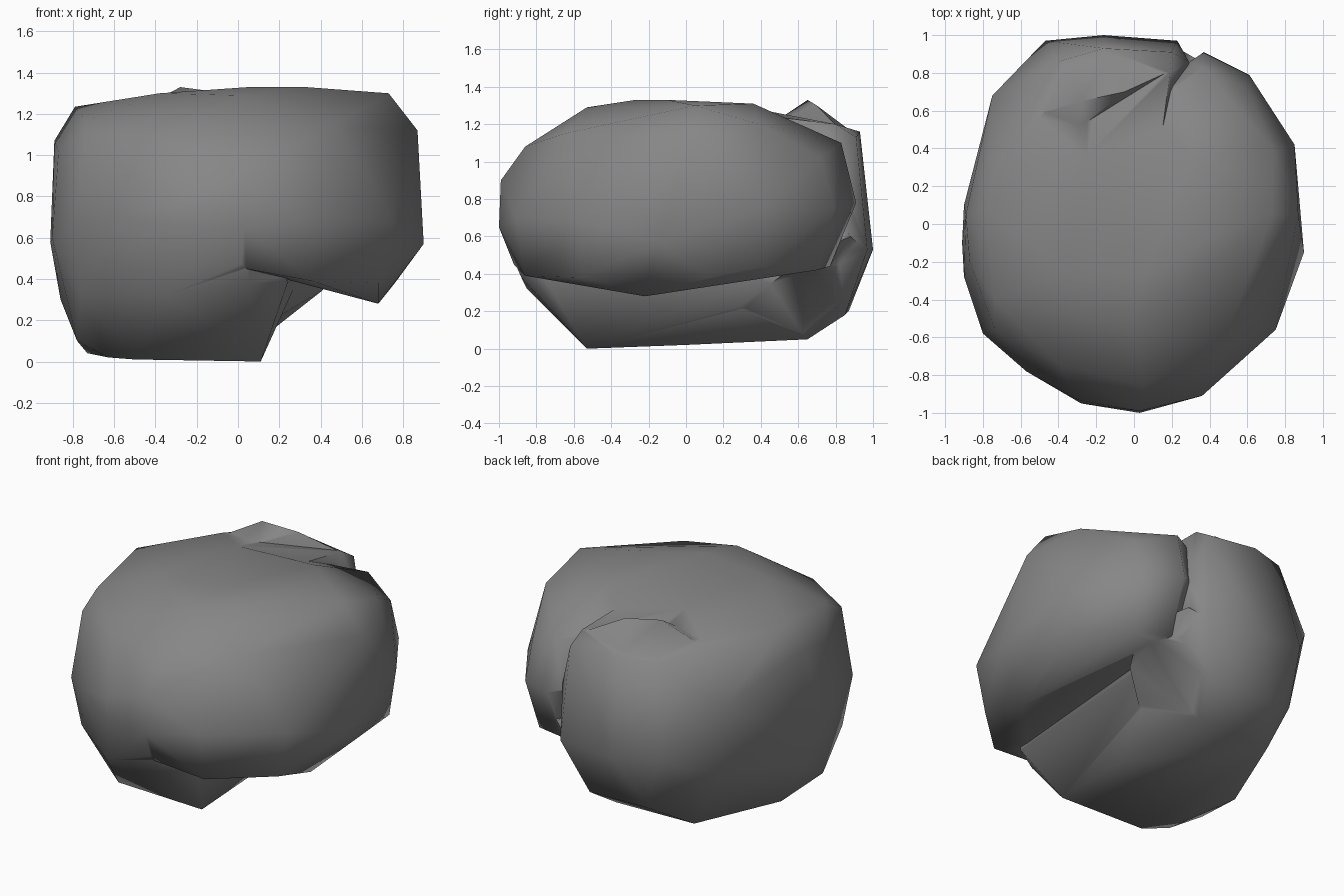
import bpy, bmesh
from math import radians


def chunk(name, *groups):
    """Convex faceted lump of stone around a few corner points."""
    bm = bmesh.new()
    for p in sum(groups, []):
        bm.verts.new(p)
    bmesh.ops.convex_hull(bm, input=bm.verts[:])
    bmesh.ops.delete(bm, geom=[v for v in bm.verts if not v.link_faces], context='VERTS')
    bmesh.ops.recalc_face_normals(bm, faces=bm.faces[:])
    mesh = bpy.data.meshes.new(name)
    bm.to_mesh(mesh)
    bm.free()
    ob = bpy.data.objects.new(name, mesh)
    bpy.context.collection.objects.link(ob)
    return ob


# Left crown and front left shoulder, shared by the two big lumps
left_top = [
    (-0.38, -0.25, 1.30), (0.05, -0.27, 1.33), (-0.25, 0.36, 1.285), (0.0, -0.53, 1.29),
    (0.05, -0.86, 1.08), (-0.4, -0.74, 1.10), (-0.79, 0.08, 1.235), (-0.89, 0.05, 1.07),
    (-0.74, -0.55, 1.08), (0.03, -1.0, 0.65), (0.03, -0.99, 0.90), (-0.87, -0.2, 1.02),
    (-0.30, -0.93, 0.78), (-0.74, -0.40, 1.17),
]

# Main upper mass, overhanging on the right
rock = chunk("boulder", left_top, [
    # crown and shoulder
    (0.33, -0.1, 1.33), (0.73, 0.05, 1.30), (0.3, 0.36, 1.31), (0.74, 0.39, 1.20),
    (0.47, -0.65, 1.15), (0.87, 0.05, 1.12), (0.36, 0.83, 1.10), (0.6, 0.72, 1.02),
    # waist
    (0.36, -0.91, 0.70), (0.75, -0.56, 0.68), (0.90, -0.15, 0.57), (0.85, 0.42, 0.75),
    (0.61, 0.79, 0.75), (0.37, 0.91, 0.78),
    # underside of the overhang
    (0.68, -0.22, 0.28), (0.68, -0.56, 0.38), (0.36, -0.86, 0.39), (0.04, -0.92, 0.45),
    (0.76, 0.12, 0.38), (0.8, 0.42, 0.44), (0.57, 0.7, 0.42), (0.36, 0.77, 0.44),
])

# Left body running from the ground up to the crown
body = chunk("boulder_body", left_top, [
    # ground edge
    (0.11, -0.53, 0.0), (-0.5, -0.52, 0.01), (-0.63, -0.42, 0.02), (-0.73, 0.06, 0.04),
    (-0.5, 0.63, 0.05), (0.05, 0.65, 0.05), (0.1, 0.0, 0.02), (-0.33, 0.87, 0.2),
    (0.1, 0.85, 0.18),
    # wall of the undercut
    (0.2, 0.3, 0.21), (0.3, 0.5, 0.42), (0.3, 0.82, 0.45), (0.24, -0.76, 0.38),
    (0.25, -0.1, 0.42), (0.05, -0.88, 0.38),
    # left and back belly
    (-0.78, -0.3, 0.1), (-0.86, 0.0, 0.3), (-0.76, -0.53, 0.32), (-0.35, -0.85, 0.32),
    (-0.80, -0.58, 0.64), (-0.57, -0.78, 0.70), (-0.28, -0.95, 0.66), (-0.90, -0.28, 0.6),
    (-0.91, -0.1, 0.58), (-0.90, 0.1, 0.77), (-0.84, 0.25, 0.6), (-0.68, 0.62, 0.4),
    (-0.75, 0.68, 0.9), (-0.47, 0.97, 0.58), (-0.16, 1.0, 0.53), (0.23, 0.97, 0.53),
    (0.29, 0.86, 0.85),
    # back edge of the crown
    (-0.72, 0.3, 1.2), (-0.5, 0.56, 1.23), (-0.4, 0.86, 1.16), (-0.16, 0.93, 1.16),
    (0.2, 0.91, 1.13), (0.19, 0.8, 1.2),
])

# Spur where the undercut closes towards the back
spur = chunk("boulder_spur", [
    (0.19, 0.28, 0.215), (0.41, 0.45, 0.345), (0.5, 0.65, 0.5), (0.32, 0.88, 0.6),
    (0.1, 0.2, 0.5), (0.06, 0.63, 0.07), (0.1, 0.83, 0.2), (0.18, 0.96, 0.53),
    (0.0, 0.5, 0.3), (0.1, 0.8, 0.7),
])

# Low ridge at the back of the crown
ridge = chunk("boulder_ridge", [
    (-0.28, 0.65, 1.33), (-0.05, 0.70, 1.30), (-0.52, 0.58, 1.2), (-0.3, 0.50, 1.23),
    (0.17, 0.8, 1.195), (-0.38, 0.85, 1.15), (-0.16, 0.9, 1.15), (-0.1, 0.6, 1.0),
])

# Fuse the lumps into one stone
bpy.context.view_layer.objects.active = rock
for part in (body, spur, ridge):
    mod = rock.modifiers.new("fuse", 'BOOLEAN')
    mod.operation = 'UNION'
    mod.solver = 'EXACT'
    mod.object = part
    bpy.ops.object.modifier_apply(modifier=mod.name)
    bpy.data.objects.remove(part)

# Dark grey stone
stone = bpy.data.materials.new("stone")
stone.diffuse_color = (0.24, 0.24, 0.24, 1)
rock.data.materials.clear()
rock.data.materials.append(stone)

# Smooth shading with sharp cracks
bpy.ops.object.select_all(action='DESELECT')
rock.select_set(True)
bpy.ops.object.shade_smooth_by_angle(angle=radians(70))
